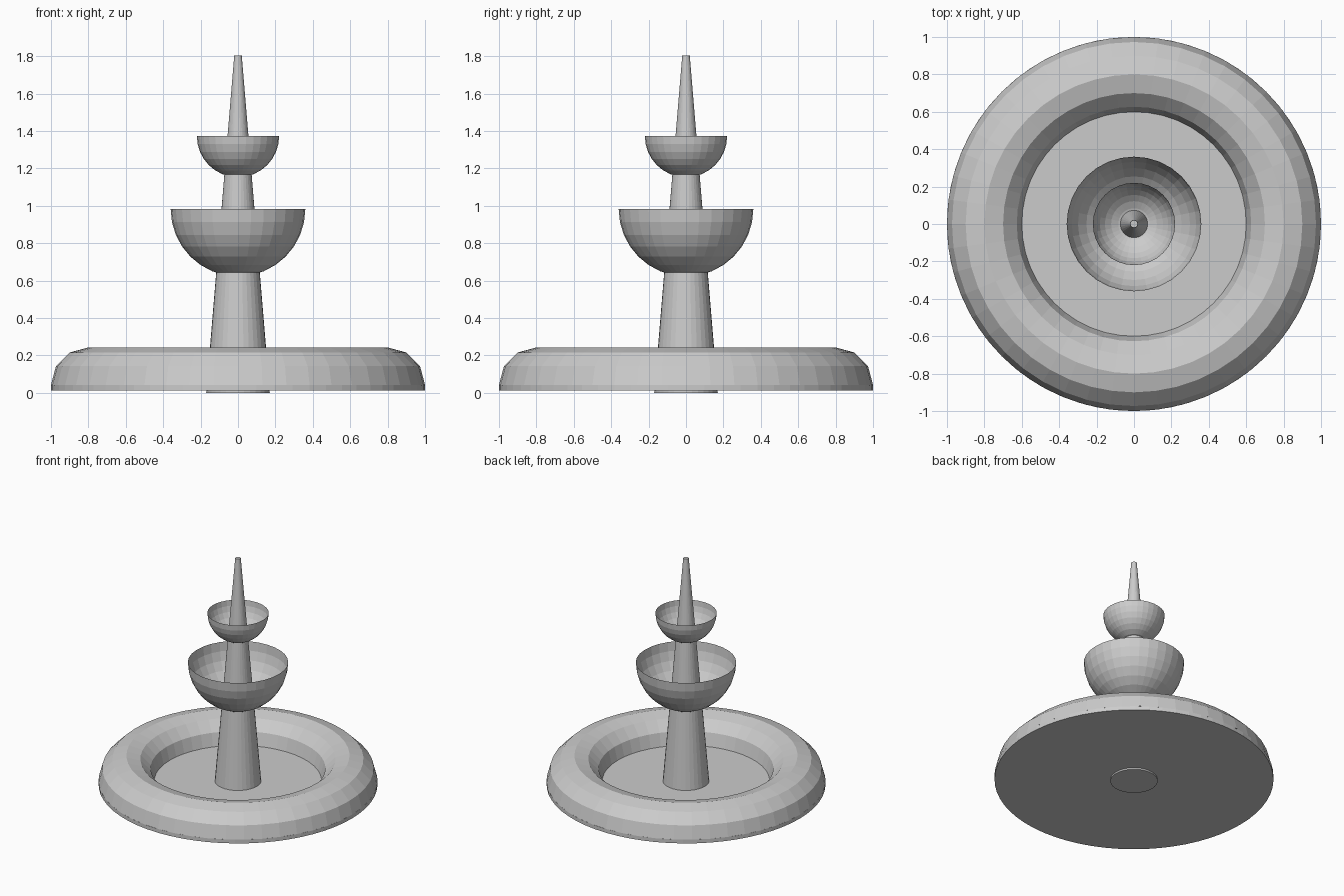
import bpy
from math import sin, cos, pi

if "Cube" in bpy.data.objects:
    bpy.data.objects.remove(bpy.data.objects["Cube"])


def lathe(name, profile, sides):
    """Spin a list of (radius, z) points into a surface; radius 0 closes the end."""
    verts, rings, faces = [], [], []
    for r, z in profile:
        start = len(verts)
        n = 1 if r < 1e-6 else sides
        for i in range(n):
            a = 2 * pi * i / sides
            verts.append((r * cos(a), r * sin(a), z))
        rings.append([start + i % n for i in range(sides)])
    for lo, hi in zip(rings, rings[1:]):
        for i in range(sides):
            j = (i + 1) % sides
            quad = [lo[i], lo[j], hi[j], hi[i]]
            faces.append(list(dict.fromkeys(quad)))
    mesh = bpy.data.meshes.new(name)
    mesh.from_pydata(verts, [], faces)
    obj = bpy.data.objects.new(name, mesh)
    bpy.context.collection.objects.link(obj)
    return obj


def cylinder(name, r1, r2, z1, z2, sides):
    bpy.ops.mesh.primitive_cone_add(vertices=sides, radius1=r1, radius2=r2,
                                    depth=z2 - z1, location=(0, 0, (z1 + z2) / 2))
    bpy.context.object.name = name


def bowl(name, radius, rim_z, sides=32, bands=8):
    profile = []
    for k in range(bands + 1):
        a = pi / 2 * k / bands
        profile.append((radius * sin(a), rim_z - radius * cos(a)))
    lathe(name, profile, sides)


floor_z = 0.043

# Pool floor and the rounded half-ring wall standing on it
cylinder("pool_floor", 1.0, 1.0, 0.013, floor_z, 64)
lathe("pool_rim", [(0.8 + 0.2 * cos(pi * k / 6), floor_z + 0.2 * sin(pi * k / 6))
                   for k in range(7)], 48)

# One tapering column running through both bowls to the spout
cylinder("column", 0.17, 0.02, 0.0, 1.805, 32)

# Open thin bowls
bowl("lower_bowl", 0.36, 0.983)
bowl("upper_bowl", 0.22, 1.373)
